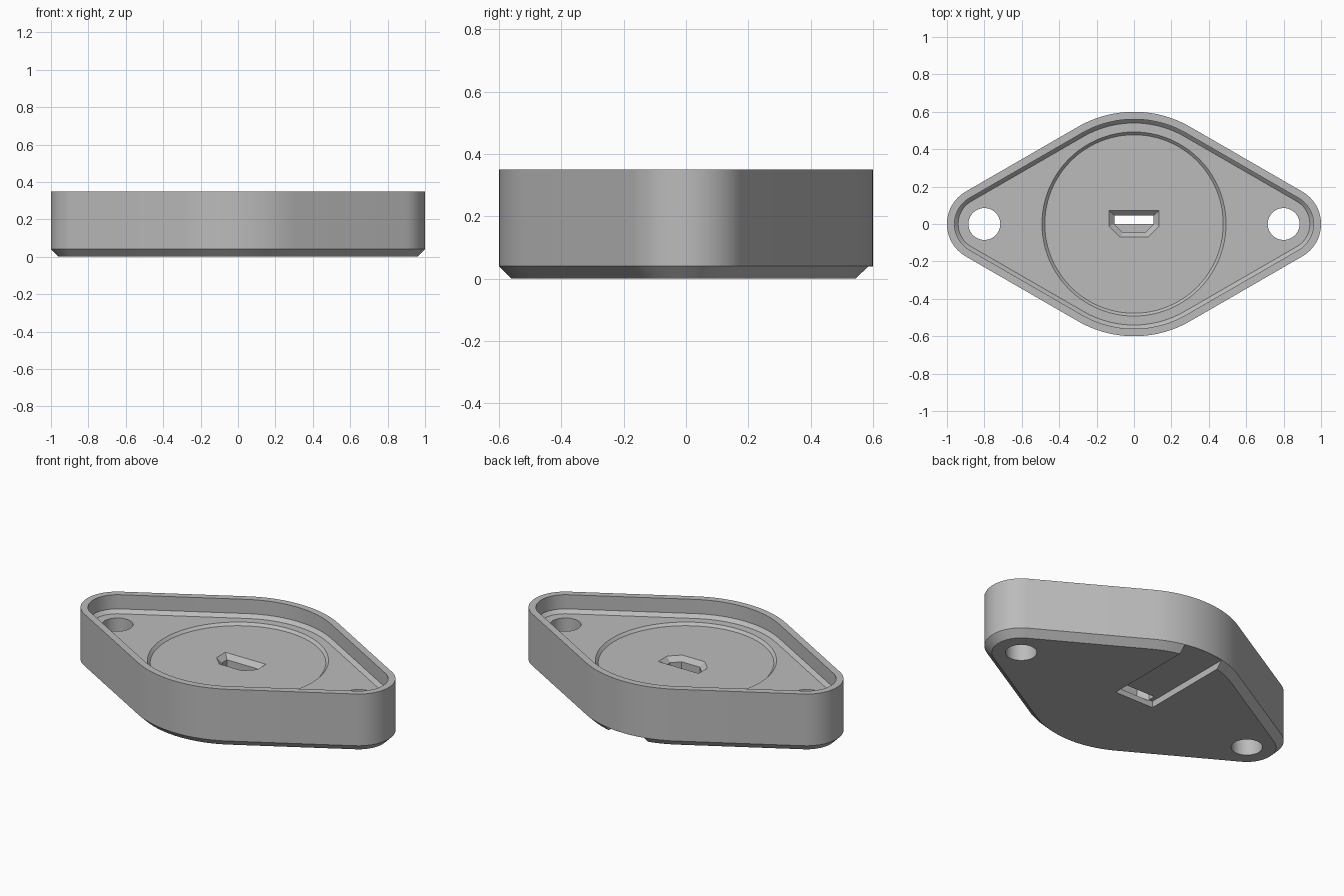
import bpy, bmesh
from math import sin, cos, radians

cube = bpy.data.objects.get("Cube")
if cube:
    bpy.data.objects.remove(cube)

grey = bpy.data.materials.new("plain grey")
grey.use_nodes = True
GREY = (0.5, 0.5, 0.5, 1)
grey.diffuse_color = GREY
grey.node_tree.nodes["Principled BSDF"].inputs["Base Color"].default_value = GREY


def arc(cx, radius, start, end, steps):
    angles = [radians(start + (end - start) * i / steps) for i in range(steps + 1)]
    return [(cx + radius * cos(a), radius * sin(a)) for a in angles]


def flange(inset):
    """Hull of a large centre disc and two small end discs, drawn inwards."""
    big, small = 0.6 - inset, 0.2 - inset
    return (arc(0.8, small, -60, 60, 24) + arc(0, big, 60, 120, 24)
            + arc(-0.8, small, 120, 240, 24) + arc(0, big, 240, 300, 24))


def disc(radius, cx=0):
    return arc(cx, radius, 0, 360, 96)[:-1]


def loft(name, layers):
    """Closed solid through (outline, height) layers with the same point count."""
    bm = bmesh.new()
    rings = [[bm.verts.new((x, y, z)) for x, y in pts] for pts, z in layers]
    n = len(rings[0])
    for low, high in zip(rings, rings[1:]):
        for i in range(n):
            j = (i + 1) % n
            bm.faces.new((low[i], low[j], high[j], high[i]))
    bm.faces.new(rings[0][::-1])
    bm.faces.new(rings[-1])
    bmesh.ops.recalc_face_normals(bm, faces=bm.faces)
    mesh = bpy.data.meshes.new(name)
    bm.to_mesh(mesh)
    bm.free()
    mesh.materials.append(grey)
    obj = bpy.data.objects.new(name, mesh)
    bpy.context.collection.objects.link(obj)
    return obj


def cut(body, cutter):
    mod = body.modifiers.new("cut", 'BOOLEAN')
    mod.operation = 'DIFFERENCE'
    mod.solver = 'EXACT'
    mod.object = cutter
    bpy.context.view_layer.objects.active = body
    bpy.ops.object.modifier_apply(modifier=mod.name)
    bpy.data.objects.remove(cutter)


RIM, FLOOR, RECESS = 0.35, 0.245, 0.23

# Tray: chamfered base, outer wall, rim, inner wall and bevelled floor edge
housing = loft("housing", [
    (flange(0.04), 0), (flange(0), 0.04), (flange(0), RIM),
    (flange(0.04), RIM), (flange(0.04), FLOOR + 0.02), (flange(0.06), FLOOR)])

# Shallow round seat with a sloped edge
cut(housing, loft("seat_cutter", [
    (disc(0.477), RECESS), (disc(0.492), FLOOR), (disc(0.492), FLOOR + 0.03)]))

# Screw holes
for side in (-1, 1):
    hole = disc(0.085, side * 0.8)
    cut(housing, loft("hole_cutter", [(hole, -0.1), (hole, 0.5)]))

# Cable channel under the base, open at the back
channel = [(-0.13, 0), (0.13, 0), (0.13, 0.7), (-0.13, 0.7)]
cut(housing, loft("channel_cutter", [(channel, -0.1), (channel, 0.039)]))


# Connector slot with a flared mouth
def slot(w, top, mid, bottom, foot):
    return [(-w, top), (-w, mid), (-foot, bottom), (foot, bottom), (w, mid), (w, top)]


inner = slot(0.105, 0.045, 0, -0.045, 0.06)
mouth = slot(0.134, 0.072, -0.012, -0.07, 0.075)
cut(housing, loft("slot_cutter", [
    (inner, 0.034), (inner, RECESS - 0.027), (mouth, RECESS), (mouth, RECESS + 0.05)]))

# Smooth the rounded walls, keep the edges crisp
bpy.ops.object.select_all(action='DESELECT')
housing.select_set(True)
bpy.context.view_layer.objects.active = housing
bpy.ops.object.shade_smooth_by_angle(angle=radians(25))
